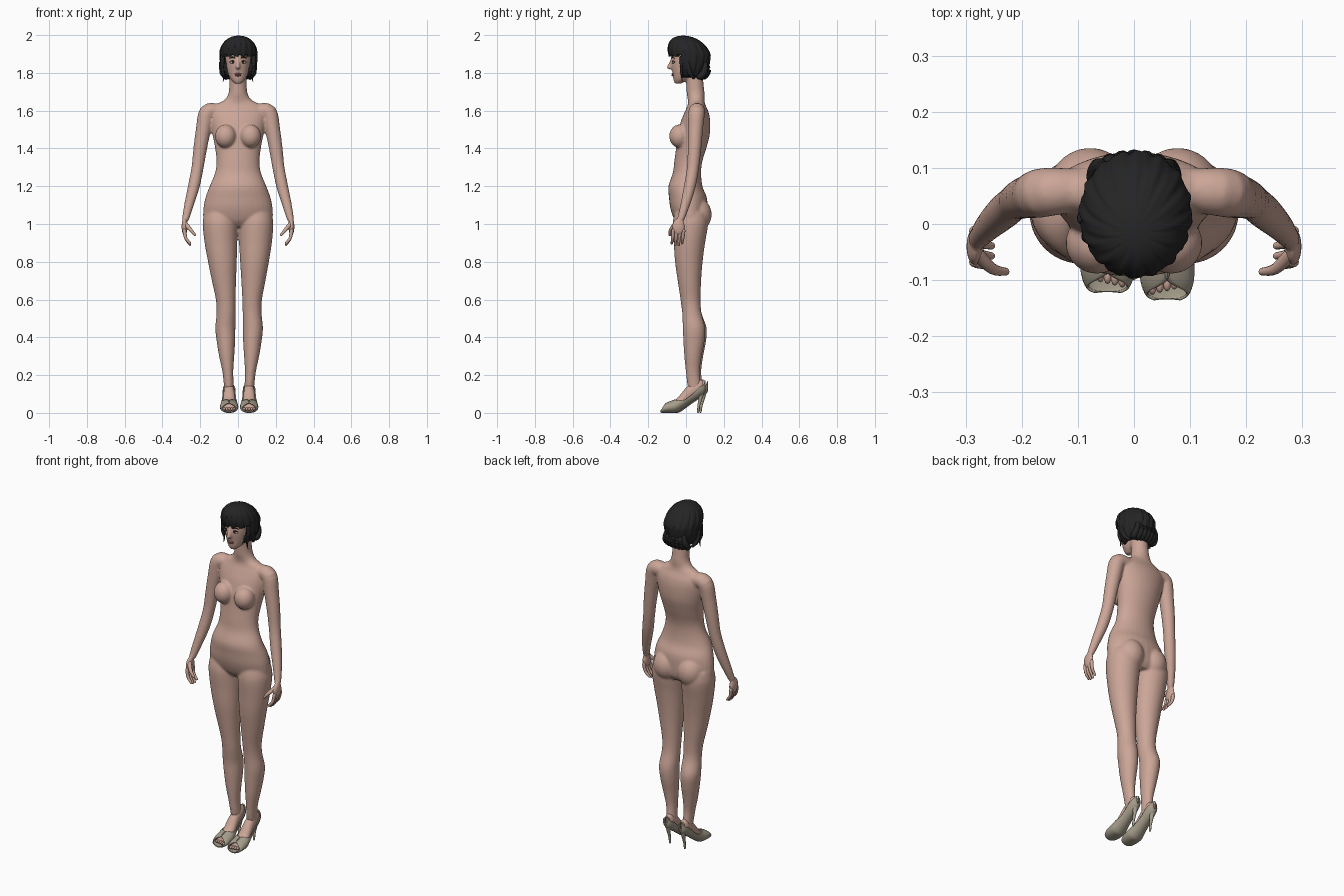
import bpy
import bmesh
from math import sin, cos, pi, radians
from mathutils import Vector, Matrix

default_cube = bpy.data.objects.get("Cube")
if default_cube:
    bpy.data.objects.remove(default_cube, do_unlink=True)


def material(name, color):
    mat = bpy.data.materials.new(name)
    mat.use_nodes = True
    mat.diffuse_color = (*color, 1)
    shader = mat.node_tree.nodes["Principled BSDF"]
    shader.inputs["Base Color"].default_value = (*color, 1)
    shader.inputs["Roughness"].default_value = 0.7
    return mat


SKIN = material("skin", (0.60, 0.38, 0.31))
HAIR = material("black hair", (0.018, 0.018, 0.019))
SHOE = material("beige leather", (0.38, 0.34, 0.26))
LIP = material("rose lips", (0.36, 0.14, 0.12))
WHITE = material("eye white", (0.55, 0.5, 0.47))
DARK = material("dark brown", (0.035, 0.02, 0.015))


def finish(name, bm, mat, smooth_angle=60):
    bmesh.ops.recalc_face_normals(bm, faces=bm.faces)
    mesh = bpy.data.meshes.new(name)
    bm.to_mesh(mesh)
    bm.free()
    mesh.materials.append(mat)
    obj = bpy.data.objects.new(name, mesh)
    bpy.context.collection.objects.link(obj)
    bpy.ops.object.select_all(action="DESELECT")
    bpy.context.view_layer.objects.active = obj
    obj.select_set(True)
    bpy.ops.object.shade_smooth_by_angle(angle=radians(smooth_angle))
    return obj


def refine(rows, n=5):
    """Smooth spline through rows of numbers."""
    out = []
    last = len(rows) - 1
    for i in range(last):
        a, b, c, d = (rows[max(0, min(last, i + k))] for k in (-1, 0, 1, 2))
        for t in (j / n for j in range(n)):
            out.append([q + t * (r - p) / 2 + t * t * (p - 2.5 * q + 2 * r - s / 2)
                        + t ** 3 * (1.5 * (q - r) + (s - p) / 2)
                        for p, q, r, s in zip(a, b, c, d)])
    return out + [list(rows[-1])]


def loft(bm, rings, closed=True):
    grid = [[bm.verts.new(p) for p in ring] for ring in rings]
    n = len(grid[0])
    for a, b in zip(grid, grid[1:]):
        for i in range(n if closed else n - 1):
            j = (i + 1) % n
            bm.faces.new((a[i], a[j], b[j], b[i]))
    if closed:
        bm.faces.new(grid[0])
        bm.faces.new(grid[-1])


def circle(n):
    return [(cos(2 * pi * i / n), sin(2 * pi * i / n)) for i in range(n)]


def column(bm, rows, n=32):
    """Upright loft; rows are z, centre x, centre y, half width, half depth."""
    loft(bm, [[(cx + rx * c, cy + ry * s, z) for c, s in circle(n)]
              for z, cx, cy, rx, ry in refine(rows)])


def ball(bm, centre, size, n=20):
    m = Matrix.Translation(centre) @ Matrix.Diagonal((*size, 1))
    bmesh.ops.create_uvsphere(bm, u_segments=n, v_segments=n // 2 + 2, radius=1, matrix=m)


def tube(bm, rows, n=16):
    """Round-ended limb; rows are x, y, z, radius."""
    rows = refine(rows, 4)
    rings = []
    for i, row in enumerate(rows):
        a, b = rows[max(i - 1, 0)], rows[min(i + 1, len(rows) - 1)]
        turn = (Vector(b[:3]) - Vector(a[:3])).to_track_quat("Z", "Y")
        rings.append([Vector(row[:3]) + turn @ Vector((c * row[3], s * row[3], 0))
                      for c, s in circle(n)])
    loft(bm, rings)
    for row in (rows[0], rows[-1]):
        ball(bm, row[:3], [row[3]] * 3, n)


# Body: overlapping masses fused into one skin
body = bmesh.new()
torso = [(.985, .09, .03, .06), (1.02, .176, .025, .085), (1.08, .183, .016, .098),
         (1.14, .172, .010, .100), (1.2, .15, -.003, .09), (1.27, .122, .005, .075),
         (1.33, .114, .012, .074), (1.4, .121, .027, .08), (1.47, .134, .04, .085),
         (1.54, .146, .05, .078), (1.59, .15, .056, .064), (1.63, .122, .056, .047),
         (1.655, .074, .054, .044), (1.69, .051, .051, .047), (1.74, .046, .047, .046),
         (1.82, .045, .04, .046)]
column(body, [(z, 0, cy, rx, ry) for z, rx, cy, ry in torso])

# Head: jaw to crown, with nose
face = [(1.743, .016, -.043, .016), (1.765, .038, -.026, .041), (1.80, .054, -.010, .062),
        (1.84, .063, .001, .079), (1.88, .068, .010, .087), (1.93, .068, .015, .085),
        (1.97, .04, .02, .05)]
column(body, [(z, 0, cy, rx, ry) for z, rx, cy, ry in face])
tube(body, [(0, -.073, 1.872, .008), (0, -.082, 1.85, .009), (0, -.09, 1.83, .012)])

leg = [(1.06, .092, .025, .086, .085), (1.0, .095, .023, .092, .094),
       (.9, .092, .018, .086, .083), (.8, .085, .015, .076, .073),
       (.7, .078, .018, .064, .062), (.6, .07, .024, .052, .053),
       (.53, .069, .031, .050, .051), (.45, .073, .042, .053, .059),
       (.38, .07, .042, .049, .056), (.3, .066, .037, .040, .046),
       (.22, .06, .036, .029, .037), (.15, .055, .043, .026, .036), (.11, .054, .05, .024, .032)]
arm = [(.11, .060, 1.597, .04), (.162, .056, 1.59, .044), (.183, .05, 1.5, .040),
       (.2, .045, 1.4, .036), (.214, .037, 1.3, .032), (.234, .02, 1.2, .031),
       (.260, -.005, 1.1, .025), (.277, -.026, 1.03, .019)]
for s in (1, -1):
    column(body, [(z, s * cx + .006 * min(1, max(0, (1 - z) * 2)), cy + (s < 0) * .008 * (z < .5), rx, ry)
                  for z, cx, cy, rx, ry in leg])
    tube(body, [(s * x, y, z, r) for x, y, z, r in arm], 24)
    ball(body, (s * .283, -.04, .985), (.016, .035, .046))
    ball(body, (s * .066, -.034, 1.465), (.056, .055, .062), 28)
    ball(body, (s * .078, .055, 1.05), (.078, .081, .09), 28)
body_obj = finish("body", body, SKIN, 180)
fuse = body_obj.modifiers.new("fuse", "REMESH")
fuse.mode = "VOXEL"
fuse.voxel_size = .006
fuse.use_smooth_shade = True
soften = body_obj.modifiers.new("soften", "SMOOTH")
soften.factor = .5
soften.iterations = 7

# Fingers, feet, shoes and facial features on each side
foot = [(.092, .142, .018, .028), (.07, .135, .026, .042), (.03, .112, .028, .046),
        (0, .085, .031, .046), (-.04, .048, .035, .034), (-.07, .035, .038, .026),
        (-.1, .025, .034, .017)]
shoe = [(.104, .145, .006, .024, 165), (.096, .14, .022, .034, 105), (.07, .127, .03, .042, 98),
        (.03, .097, .033, .038, 85), (-.01, .066, .037, .036, 92), (-.045, .042, .043, .036, 130),
        (-.065, .034, .046, .032, 178), (-.1, .027, .045, .025, 178),
        (-.124, .019, .036, .016, 100), (-.132, .014, .022, .01, 85)]
for s, side, cx, dy in ((1, "left", .059, -.002), (-1, "right", -.047, .011)):
    hand = bmesh.new()
    for i in range(4):
        y = -.067 + .018 * i
        lift = .008 * (i in (0, 3))
        tube(hand, [(s * .284, y, .965, .010), (s * .276, y - .004, .925, .0085),
                    (s * .254, y - .008, .89 + lift, .0065)], 12)
    tube(hand, [(s * .278, -.055, 1.0, .012), (s * .252, -.08, .97, .010),
                (s * .229, -.085, .943, .007)], 12)
    finish(side + "_fingers", hand, SKIN)

    bm = bmesh.new()
    loft(bm, [[(cx + rx * c, y + dy, zc + rz * t) for c, t in circle(24)]
              for y, zc, rx, rz in refine(foot)])
    for i in range(5):
        ball(bm, (cx + s * (.026 - .013 * (4 - i) + .0), dy - .108 + .003 * i, .02),
             (.0075, .016, .009), 12)
    finish(side + "_foot", bm, SKIN)

    bm = bmesh.new()
    rings = []
    for y, zc, rx, rz, opening in refine(shoe, 4):
        angles = [radians(opening) * (k / 12 - 1) for k in range(25)]
        rings.append([(cx + rx * sin(a), y + dy, max(.003, zc - rz * cos(a))) for a in angles])
    loft(bm, rings, closed=False)
    pump = finish(side + "_shoe", bm, SHOE)
    shell = pump.modifiers.new("leather", "SOLIDIFY")
    shell.thickness = .005
    shell.offset = 0

    bm = bmesh.new()
    tube(bm, [(cx, .082 + dy, .118, .019), (cx, .079 + dy, .08, .011),
              (cx, .07 + dy, .04, .007), (cx, .066 + dy, .006, .006)])
    finish(side + "_heel", bm, SHOE)

    bm = bmesh.new()
    ball(bm, (s * .028, -.066, 1.856), (.015, .007, .007))
    finish(side + "_eye", bm, WHITE)
    bm = bmesh.new()
    ball(bm, (s * .027, -.071, 1.856), (.0065, .004, .0065), 14)
    tube(bm, [(s * .012, -.072, 1.859, .002), (s * .028, -.071, 1.864, .003),
              (s * .044, -.06, 1.858, .002)], 8)
    tube(bm, [(s * .014, -.077, 1.877, .002), (s * .03, -.073, 1.883, .003),
              (s * .048, -.06, 1.876, .0015)], 8)
    finish(side + "_iris_lash_brow", bm, DARK)

bm = bmesh.new()
ball(bm, (0, -.069, 1.794), (.020, .009, .005))
ball(bm, (0, -.068, 1.787), (.017, .009, .005))
finish("lips", bm, LIP)

# Hair cap: locks sweep from the crown; the face is left open
bm = bmesh.new()
rings = []
for i in range(1, 48):
    phi = pi * i / 48
    low = phi > pi / 2
    width = sin(phi) ** (.55 if low else .9)
    height = cos(phi) * (.125 if low else .102)
    shift = .02 - .035 * max(0, cos(phi))
    ring = []
    for k in range(120):
        a = 2 * pi * k / 120
        lock = .955 + .05 * abs(sin(8 * a + 1.5 * phi)) + .012 * sin(29 * a)
        ring.append((.003 + .101 * width * lock * cos(a),
                     shift + .111 * width * lock * sin(a), 1.895 + height))
    rings.append(ring)
loft(bm, rings)
opened = []
for f in bm.faces:
    p = f.calc_center_median()
    fringe = 1.89 + .006 * sin(160 * p.x)
    if p.z < 1.778 or (p.y < -.025 and p.z < fringe):
        opened.append(f)
bmesh.ops.delete(bm, geom=opened, context="FACES")
cap = finish("hair_cap", bm, HAIR, 50)
thick = cap.modifiers.new("thickness", "SOLIDIFY")
thick.thickness = .025
thick.offset = -1

# Low rolled bun and loose strands by the ears
bm = bmesh.new()
for i in range(7):
    x = (i - 3) * .021
    tube(bm, [(x * .9, .10, 1.85, .012), (x, .116 - x * x * 4, 1.815, .017),
              (x * 1.05, .095 - x * x * 4, 1.782, .018), (x * .8, .065, 1.785, .014)], 12)
for s in (1, -1):
    tube(bm, [(s * .082, -.022, 1.88, .012), (s * .083, -.024, 1.82, .009),
              (s * .074, -.022, 1.785, .005), (s * .079, -.02, 1.755, .002)], 10)
    tube(bm, [(s * .088, .01, 1.85, .014), (s * .085, .02, 1.8, .012),
              (s * .07, .04, 1.775, .008)], 10)
finish("hair_bun_and_strands", bm, HAIR)
